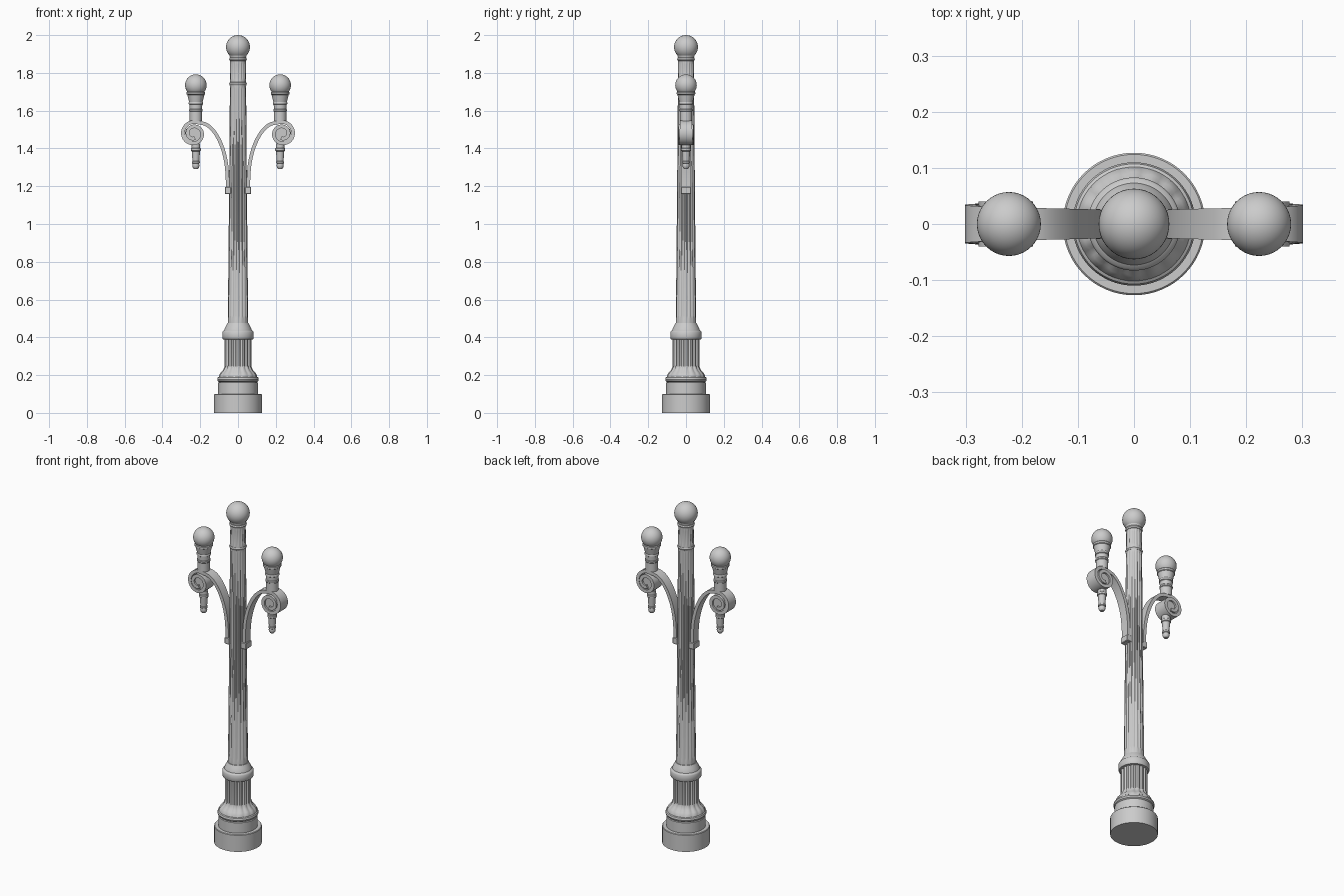
import bpy, bmesh
from math import sin, cos, pi, radians
from mathutils import Vector

if "Cube" in bpy.data.objects:
    bpy.data.objects.remove(bpy.data.objects["Cube"])


def finish(bm, name):
    bmesh.ops.recalc_face_normals(bm, faces=bm.faces)
    me = bpy.data.meshes.new(name)
    bm.to_mesh(me)
    bm.free()
    ob = bpy.data.objects.new(name, me)
    bpy.context.collection.objects.link(ob)
    bpy.ops.object.select_all(action='DESELECT')
    ob.select_set(True)
    bpy.context.view_layer.objects.active = ob
    bpy.ops.object.shade_smooth_by_angle(angle=radians(35))
    return ob


def lathe(name, profile, x=0, segs=48, flutes=0):
    """Revolve (radius, z[, flute depth]) rows about a vertical axis."""
    bm = bmesh.new()
    if flutes:
        segs = flutes * 6
    groove = (0, 0, .7, 1, .7, 0)
    rings = []
    for r, z, *d in profile:
        depth = d[0] if d else 0
        ring = []
        for i in range(segs):
            a = 2 * pi * i / segs
            q = r - depth * groove[i % 6]
            ring.append(bm.verts.new((x + q * cos(a), q * sin(a), z)))
        rings.append(ring)
    for lo, hi in zip(rings, rings[1:]):
        for i in range(segs):
            j = (i + 1) % segs
            bm.faces.new((lo[i], lo[j], hi[j], hi[i]))
    bm.faces.new(rings[0])
    bm.faces.new(rings[-1])
    return finish(bm, name)


def globe(name, x, z, r):
    bm = bmesh.new()
    bmesh.ops.create_uvsphere(bm, u_segments=40, v_segments=24, radius=r)
    bmesh.ops.translate(bm, verts=bm.verts, vec=(x, 0, z))
    return finish(bm, name)


def spline(pts, n=6):
    """Smooth curve through the points (Catmull-Rom)."""
    p = [2 * pts[0] - pts[1]] + pts + [2 * pts[-1] - pts[-2]]
    out = []
    for a, b, c, d in zip(p, p[1:], p[2:], p[3:]):
        for k in range(n):
            t = k / n
            out.append(.5 * (2 * b + (c - a) * t + (2 * a - 5 * b + 4 * c - d) * t * t
                             + (3 * b - a - 3 * c + d) * t ** 3))
    return out + [pts[-1]]


def scroll_arm(name, s):
    """Flat strap rising from the post and curling into a volute."""
    pts = [Vector(p) for p in ((.055, 1.17), (.056, 1.25), (.064, 1.33), (.085, 1.41),
                               (.12, 1.48), (.165, 1.525))]
    centre = Vector((.235, 1.478))
    for k in range(28):
        t = k / 27
        a = radians(102 - 570 * t)
        r = .062 - .038 * t ** 1.15
        pts.append(centre + r * Vector((cos(a), sin(a))))
    path = spline(pts, 5)
    bm = bmesh.new()
    rings = []
    for i, p in enumerate(path):
        t = i / (len(path) - 1)
        tan = path[min(i + 1, len(path) - 1)] - path[max(i - 1, 0)]
        n = Vector((-tan.y, tan.x)).normalized() * .0095
        w = .023 + .017 * min(1, t * 2)
        rings.append([bm.verts.new((s * q.x, y, q.y)) for q, y in
                      ((p + n, -w), (p + n, w), (p - n, w), (p - n, -w))])
    for lo, hi in zip(rings, rings[1:]):
        for i in range(4):
            j = (i + 1) % 4
            bm.faces.new((lo[i], lo[j], hi[j], hi[i]))
    bm.faces.new(rings[0])
    bm.faces.new(rings[-1])
    return finish(bm, name)


# Stepped round foot
lathe("base", [(.127, 0), (.127, .097), (.124, .1), (.105, .1), (.105, .16), (.1, .163),
               (.107, .168), (.11, .177), (.107, .187), (.1, .192), (.09, .195)], segs=64)

# Fluted pedestal with flared bottom
lathe("pedestal", [(.102, .19, 0), (.1, .2, .003), (.093, .212, .004), (.081, .224, .004),
                   (.074, .238, .005), (.071, .25, .006), (.071, .39, .006)], flutes=16)

# Collar between pedestal and shaft
lathe("collar", [(.07, .388), (.08, .39), (.083, .395), (.083, .427), (.08, .432),
                 (.073, .437), (.07, .448), (.062, .463), (.056, .475), (.05, .478)], segs=64)

# Long tapering fluted shaft, plain at its ends
lathe("shaft", [(.054, .46, 0), (.054, .5, 0), (.0535, .515, .005), (.047, 1.2, .005),
                (.043, 1.715, .004), (.043, 1.73, 0), (.043, 1.76, 0),
                (.0425, 1.772, .004), (.0415, 1.845, .004), (.0415, 1.86, 0),
                (.0415, 1.88, 0)], flutes=16)

# Rings near the top and finial globe
for label, z in (("shaft_ring", 1.742), ("neck_ring", 1.873)):
    lathe(label, [(.04, z - .01), (.044, z - .008), (.047, z), (.044, z + .008), (.04, z + .01)])
lathe("globe_seat", [(.041, 1.878), (.044, 1.888), (.046, 1.9), (.035, 1.905)])
globe("top_globe", 0, 1.937, .063)

for s, side in ((1, "right"), (-1, "left")):
    x = s * .223
    scroll_arm(side + "_arm", s)

    # Bracket fixing the strap to the post
    bm = bmesh.new()
    bmesh.ops.create_cube(bm, size=1)
    bmesh.ops.scale(bm, verts=bm.verts, vec=(.032, .054, .038))
    bmesh.ops.translate(bm, verts=bm.verts, vec=(s * .054, 0, 1.178))
    bmesh.ops.bevel(bm, geom=bm.edges[:], offset=.003, segments=1, affect='EDGES')
    finish(bm, side + "_bracket")

    # Recessed disc closing the volute
    bm = bmesh.new()
    bmesh.ops.create_cone(bm, cap_ends=True, segments=40, radius1=.046, radius2=.046, depth=.06)
    for v in bm.verts:
        v.co = (s * .235 + v.co.x, v.co.z, 1.478 + v.co.y)
    finish(bm, side + "_scroll_core")

    # Lamp holder, globe and hanging drop
    lathe(side + "_lamp_holder",
          [(.033, 1.545), (.033, 1.595), (.036, 1.598), (.036, 1.606), (.033, 1.61),
           (.034, 1.632), (.038, 1.635), (.038, 1.643), (.036, 1.647), (.041, 1.667),
           (.045, 1.684), (.049, 1.687), (.049, 1.697), (.045, 1.702), (.03, 1.705)], x)
    globe(side + "_globe", x, 1.735, .057)
    lathe(side + "_drop",
          [(.002, 1.29), (.011, 1.292), (.017, 1.3), (.019, 1.31), (.017, 1.319), (.021, 1.322),
           (.021, 1.33), (.018, 1.333), (.022, 1.385), (.026, 1.388), (.026, 1.4),
           (.023, 1.403), (.023, 1.425)], x, segs=32)
